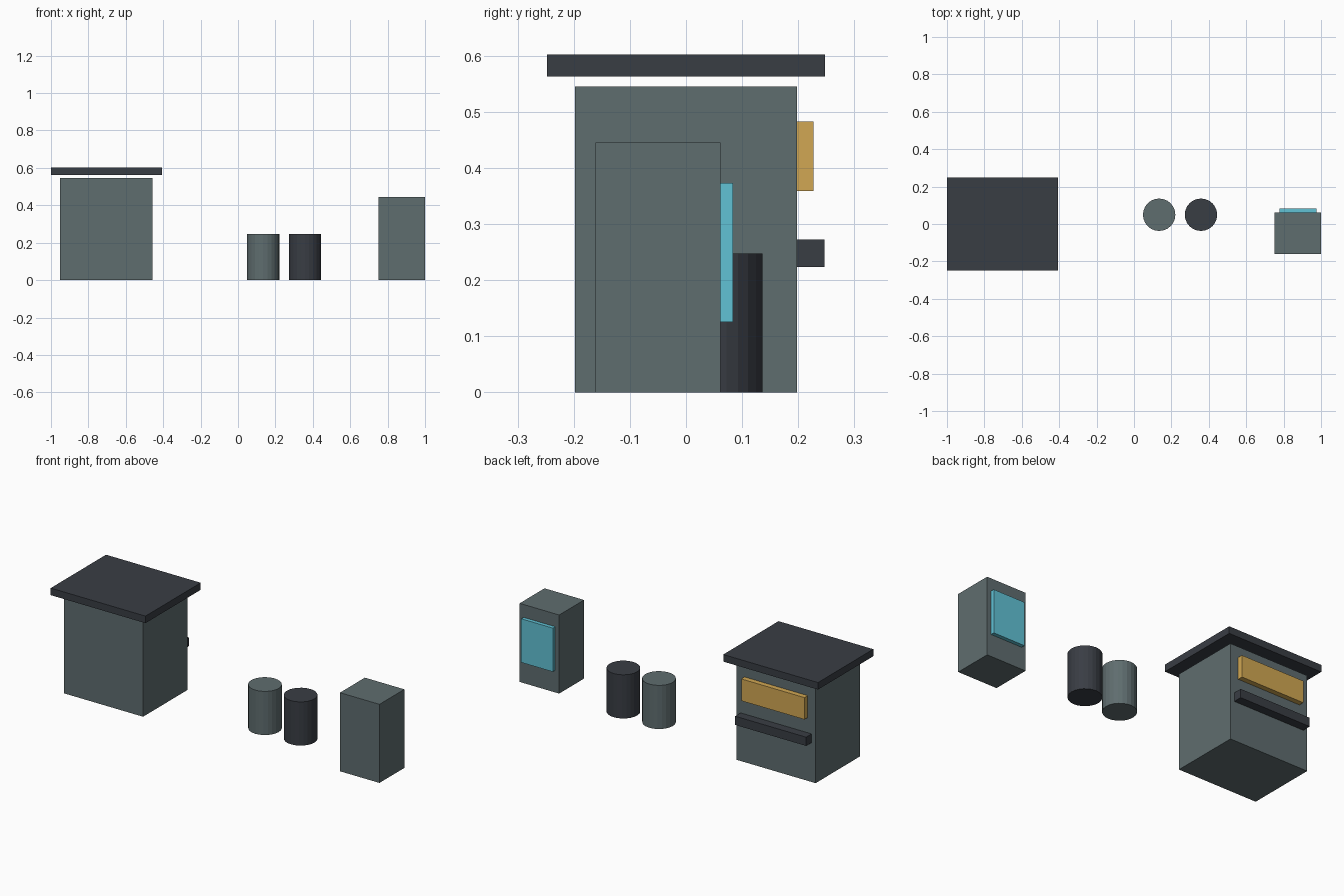
import bpy

if "Cube" in bpy.data.objects:
    bpy.data.objects.remove(bpy.data.objects["Cube"])


def to_linear(c):
    c /= 255
    return c / 12.92 if c <= 0.04045 else ((c + 0.055) / 1.055) ** 2.4


def material(name, rgb):
    m = bpy.data.materials.new(name)
    m.diffuse_color = (*[to_linear(c) for c in rgb], 1)
    m.use_nodes = True
    m.node_tree.nodes["Principled BSDF"].inputs["Base Color"].default_value = m.diffuse_color
    return m


GREY = material("grey_green", (95, 109, 111))
DARK = material("dark_slate", (57, 61, 68))
AMBER = material("amber", (209, 167, 83))
CYAN = material("cyan", (97, 194, 213))


def finish(name, mat):
    ob = bpy.context.object
    ob.name = name
    ob.data.materials.append(mat)
    return ob


def box(name, center, size, mat):
    bpy.ops.mesh.primitive_cube_add(size=1, location=center)
    ob = finish(name, mat)
    ob.scale = size
    bpy.ops.object.transform_apply(location=False, rotation=False, scale=True)


def drum(name, x, mat):
    bpy.ops.mesh.primitive_cylinder_add(vertices=24, radius=0.0866, depth=0.2475,
                                        location=(x, 0.0495, 0.12375))
    finish(name, mat)


# Booth with a floating roof slab, service window and counter on the back
BX = -0.704
box("booth_body", (BX, 0, 0.2725), (0.495, 0.396, 0.545), GREY)
box("booth_roof", (BX, 0, 0.5825), (0.594, 0.495, 0.04), DARK)
box("booth_window", (BX, 0.2125, 0.421), (0.396, 0.0297, 0.124), AMBER)
box("booth_counter", (BX, 0.2225, 0.248), (0.4455, 0.0495, 0.0495), DARK)

# Two drums
drum("grey_drum", 0.1345, GREY)
drum("dark_drum", 0.358, DARK)

# Terminal cabinet with a screen panel on the back
box("terminal_body", (0.876, -0.0495, 0.2228), (0.2475, 0.2228, 0.4455), GREY)
box("terminal_screen", (0.876, 0.0725, 0.249), (0.198, 0.0218, 0.2475), CYAN)
